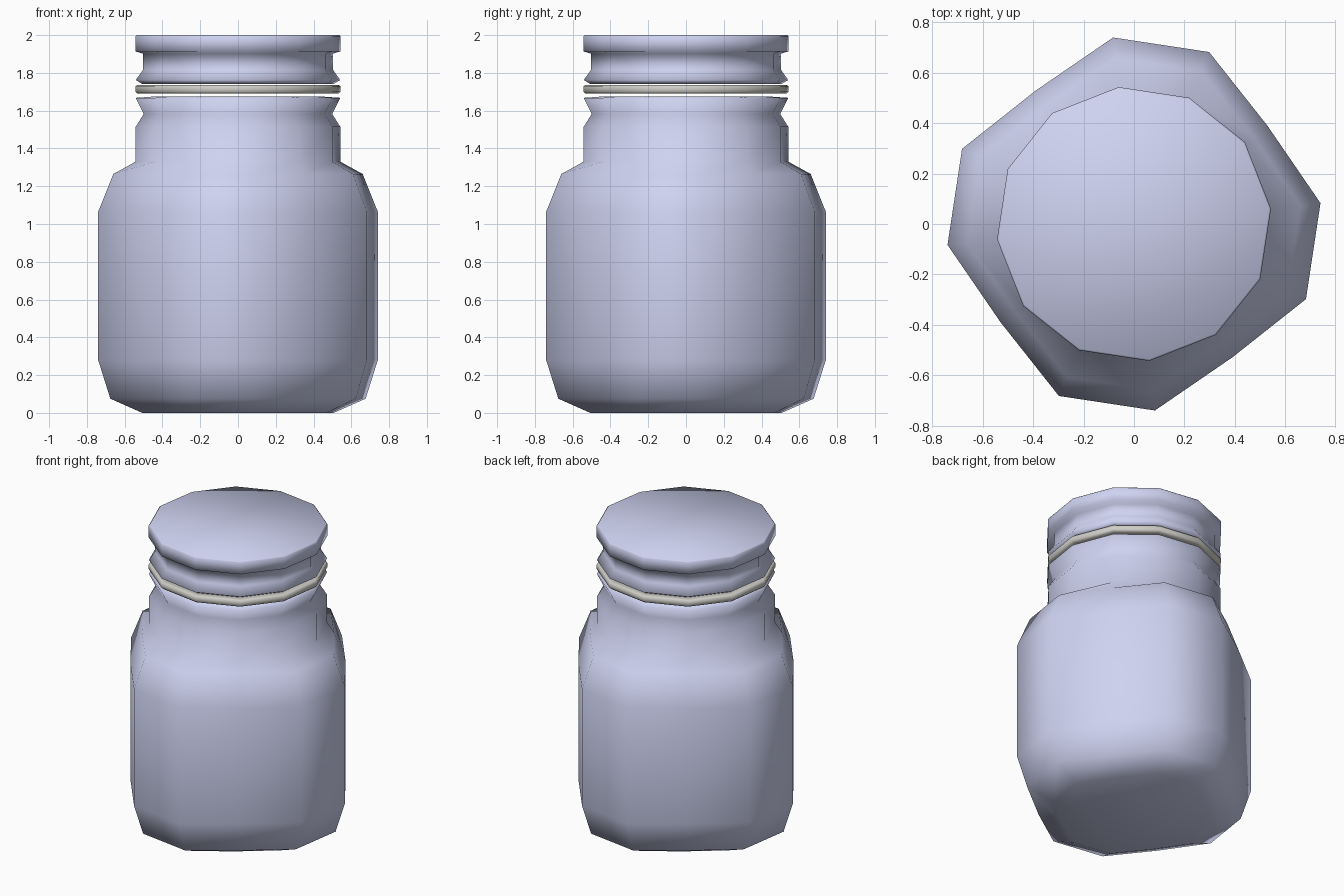
import bpy, bmesh
from math import radians, cos, sin

if "Cube" in bpy.data.objects:
    bpy.data.objects.remove(bpy.data.objects["Cube"])

SIDES = 12
TURN = radians(6.4)


def material(name, color):
    m = bpy.data.materials.new(name)
    m.diffuse_color = (*color, 1)
    m.use_nodes = True
    m.node_tree.nodes["Principled BSDF"].inputs["Base Color"].default_value = m.diffuse_color
    return m


def lathe(name, profile, mat, closed=False):
    """Stack 12-sided rings of (radius, z, scale of every third vertex)."""
    bm = bmesh.new()
    rings = []
    for r, z, mid in profile:
        ring = []
        for i in range(SIDES):
            a = TURN + radians(30 * i)
            rr = r * (mid if i % 3 == 1 else 1)
            ring.append(bm.verts.new((rr * cos(a), rr * sin(a), z)))
        rings.append(ring)
    pairs = list(zip(rings, rings[1:]))
    if closed:
        pairs.append((rings[-1], rings[0]))
    else:
        bm.faces.new(rings[0][::-1])
        bm.faces.new(rings[-1])
    for lo, hi in pairs:
        for i in range(SIDES):
            j = (i + 1) % SIDES
            bm.faces.new((lo[i], lo[j], hi[j], hi[i]))
    bmesh.ops.recalc_face_normals(bm, faces=bm.faces)
    for f in bm.faces:
        f.smooth = True
    mesh = bpy.data.meshes.new(name)
    bm.to_mesh(mesh)
    bm.free()
    mesh.materials.append(mat)
    ob = bpy.data.objects.new(name, mesh)
    bpy.context.collection.objects.link(ob)
    return ob


glass = material("blue_glass", (0.62, 0.65, 0.88))
rubber = material("seal_grey", (0.62, 0.61, 0.57))

# Jar body: rounded-square belly, round neck and flared lip
SQ = 0.883
lathe("jar_body", [
    (0.51, 0.00, SQ), (0.68, 0.075, SQ), (0.745, 0.28, SQ),
    (0.745, 1.065, SQ), (0.664, 1.265, SQ), (0.545, 1.33, 1),
    (0.545, 1.515, 1), (0.502, 1.583, 1), (0.545, 1.668, 1),
    (0.46, 1.674, 1)], glass)

# Thin sealing ring between lip and lid
lathe("sealing_ring", [
    (0.535, 1.69, 1), (0.546, 1.70, 1), (0.546, 1.73, 1),
    (0.535, 1.736, 1), (0.48, 1.736, 1), (0.48, 1.69, 1)],
    rubber, closed=True)

# Grooved lid with flat top
lathe("lid", [
    (0.51, 1.742, 1), (0.545, 1.762, 1), (0.507, 1.815, 1),
    (0.507, 1.902, 1), (0.547, 1.914, 1), (0.547, 1.992, 1),
    (0.54, 2.0, 1)], glass)
